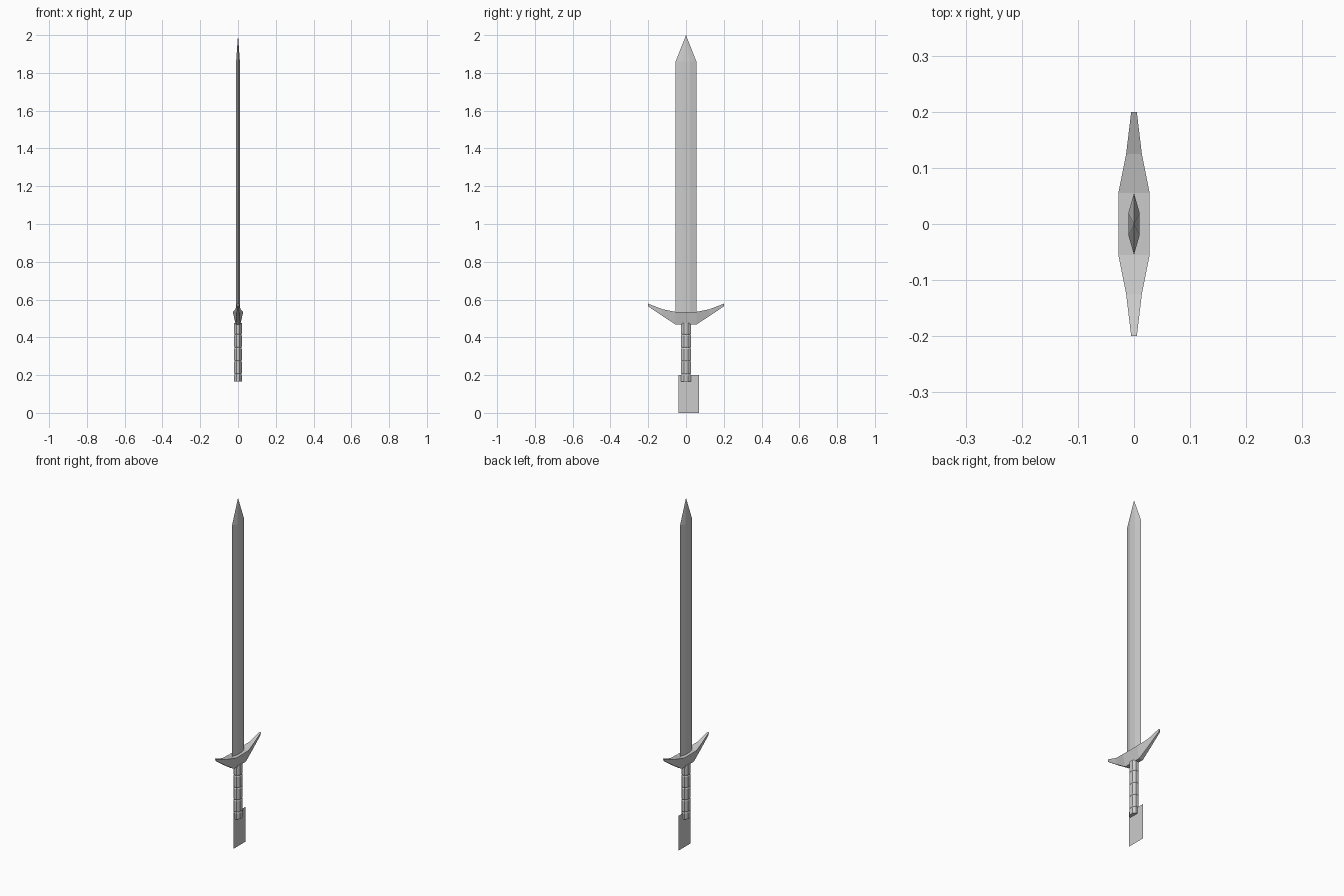
import bpy, bmesh
from math import cos, sin, pi

if "Cube" in bpy.data.objects:
    bpy.data.objects.remove(bpy.data.objects["Cube"])


def finish(name, bm):
    me = bpy.data.meshes.new(name)
    bm.to_mesh(me)
    bm.free()
    ob = bpy.data.objects.new(name, me)
    bpy.context.collection.objects.link(ob)
    return ob


def loft(name, rings, tip=None):
    """Skin closed rings of equal length; cap the ends or run to a tip point."""
    bm = bmesh.new()
    vs = [[bm.verts.new(p) for p in r] for r in rings]
    n = len(rings[0])
    for a, b in zip(vs, vs[1:]):
        for i in range(n):
            j = (i + 1) % n
            bm.faces.new((a[i], a[j], b[j], b[i]))
    bm.faces.new(vs[0][::-1])
    if tip:
        t = bm.verts.new(tip)
        for i in range(n):
            bm.faces.new((vs[-1][i], vs[-1][(i + 1) % n], t))
    else:
        bm.faces.new(vs[-1])
    bmesh.ops.recalc_face_normals(bm, faces=bm.faces)
    return finish(name, bm)


# Blade: flattened hexagon running to a point
hexagon = [(0, -.055), (.01, -.02), (.01, .02), (0, .055), (-.01, .02), (-.01, -.02)]
loft("blade", [[(x, y, z) for x, y in hexagon] for z in (.50, 1.86)], tip=(0, 0, 2.0))

# Crossguard: trapezoid sections (y, top half width, bottom half width, bottom z, top z)
half = [(.055, .028, .012, .468, .535),
        (.125, .014, .008, .513, .549),
        (.20, .005, .004, .564, .578)]
stations = [(-s[0], *s[1:]) for s in reversed(half)] + half
loft("crossguard", [[(-b, y, lo), (b, y, lo), (t, y, hi), (-t, y, hi)]
                    for y, t, b, lo, hi in stations])

# Grip: eight-sided oval bands separated by narrow grooves
levels = [(.165, 1)]
for z in (.205, .275, .345, .415):
    levels += [(z - .006, 1), (z, .87), (z + .006, 1)]
levels.append((.475, 1))
angles = [pi / 8 + i * pi / 4 for i in range(8)]
loft("grip", [[(.0215 * s * cos(a), .029 * s * sin(a), z) for a in angles]
              for z, s in levels])

# Thin flat tag hanging from the grip
bm = bmesh.new()
bm.faces.new([bm.verts.new((0, y, z))
              for y, z in ((-.04, 0), (.07, 0), (.07, .2), (-.04, .2))])
finish("pommel_tag", bm)
